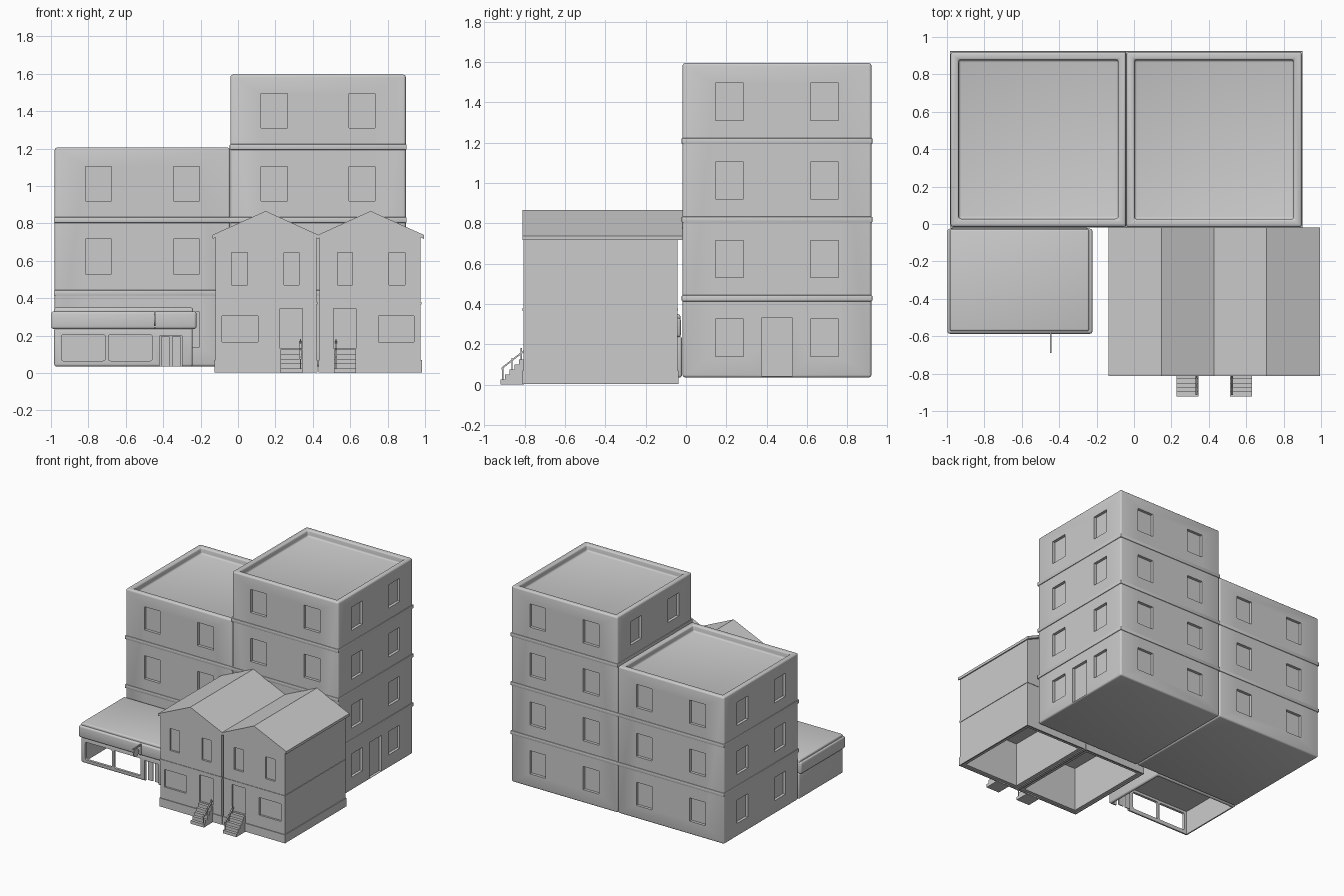
import bpy, bmesh, math
from mathutils import Vector, Matrix

old = bpy.data.objects.get("Cube")
if old:
    bpy.data.objects.remove(old, do_unlink=True)

grey = bpy.data.materials.new("light_grey")
grey.use_nodes = True
grey.diffuse_color = (0.6, 0.6, 0.6, 1)
grey.node_tree.nodes["Principled BSDF"].inputs["Base Color"].default_value = (0.6, 0.6, 0.6, 1)


def finish(name, bm):
    bmesh.ops.recalc_face_normals(bm, faces=bm.faces)
    mesh = bpy.data.meshes.new(name)
    bm.to_mesh(mesh)
    bm.free()
    mesh.materials.append(grey)
    obj = bpy.data.objects.new(name, mesh)
    bpy.context.collection.objects.link(obj)
    return obj


def add_box(bm, x, y, z):
    size = Vector((x[1] - x[0], y[1] - y[0], z[1] - z[0]))
    mid = Vector((sum(x), sum(y), sum(z))) / 2
    bmesh.ops.create_cube(bm, size=1, matrix=Matrix.Translation(mid) @ Matrix.Diagonal((*size, 1)))


def boxes(name, *specs):
    bm = bmesh.new()
    for spec in specs:
        add_box(bm, *spec)
    return finish(name, bm)


def prism(name, profile, axis, lo, hi):
    """Extrude a 2D profile (other axis, z) along x or y."""
    bm = bmesh.new()
    pts = [(lo, a, z) if axis == "x" else (a, lo, z) for a, z in profile]
    face = bm.faces.new([bm.verts.new(p) for p in pts])
    new = bmesh.ops.extrude_face_region(bm, geom=[face])["geom"]
    shift = (hi - lo, 0, 0) if axis == "x" else (0, hi - lo, 0)
    bmesh.ops.translate(bm, vec=shift, verts=[v for v in new if isinstance(v, bmesh.types.BMVert)])
    return finish(name, bm)


def apply(obj, mod):
    bpy.context.view_layer.objects.active = obj
    bpy.ops.object.modifier_apply(modifier=mod.name)


def cut(obj, cutter):
    mod = obj.modifiers.new("cut", "BOOLEAN")
    mod.operation, mod.solver, mod.object = "DIFFERENCE", "EXACT", cutter
    apply(obj, mod)
    bpy.data.objects.remove(cutter, do_unlink=True)


def bevel(obj, width, segments=3):
    mod = obj.modifiers.new("bevel", "BEVEL")
    mod.width, mod.segments = width, segments
    apply(obj, mod)


def smooth(obj):
    bpy.ops.object.select_all(action="DESELECT")
    obj.select_set(True)
    bpy.context.view_layer.objects.active = obj
    bpy.ops.object.shade_smooth_by_angle(angle=math.radians(35))


STOREY, GROUND, DEEP = 0.39, 0.035, 0.022


def tower(name, x, y, storeys, door=False):
    top = GROUND + STOREY * storeys
    body = boxes(name, (x, y, (GROUND, top)))
    rim = 0.043
    cut(body, boxes("roof_cutter", ((x[0] + rim, x[1] - rim), (y[0] + rim, y[1] - rim), (top - 0.05, top + 1))))
    bevel(body, 0.013)
    # two windows per storey on each side
    holes = []
    cx, cy = sum(x) / 2, sum(y) / 2
    for i in range(storeys):
        z = (GROUND + STOREY * i + 0.105, GROUND + STOREY * i + 0.29)
        for s in (-0.235, 0.235):
            for wall in y:
                holes.append(((cx + s - 0.07, cx + s + 0.07), (wall - DEEP, wall + DEEP), z))
            for wall in x:
                holes.append(((wall - DEEP, wall + DEEP), (cy + s - 0.07, cy + s + 0.07), z))
    if door:
        holes.append(((x[1] - DEEP, x[1] + DEEP), (cy - 0.078, cy + 0.078), (GROUND + 0.008, 0.33)))
    cut(body, boxes("window_cutter", *holes))
    smooth(body)
    # thin ledges between storeys
    p = 0.005
    for i in range(1, storeys):
        z = GROUND + STOREY * i
        ledge = boxes(f"{name}_ledge", ((x[0] - p, x[1] + p), (y[0] - p, y[1] + p), (z - 0.012, z + 0.018)))
        bevel(ledge, 0.005, 2)
        smooth(ledge)


tower("short_tower", (-0.98, -0.042), (-0.015, 0.92), 3)
tower("tall_tower", (-0.04, 0.897), (-0.017, 0.92), 4, door=True)

# shop: hollow body, open below, with display windows and a doorway
front = -0.575
shop = boxes("shop_body", ((-0.983, -0.243), (front, -0.02), (GROUND, 0.24)))
bevel(shop, 0.012)
cut(shop, boxes("shop_cavity", ((-0.965, -0.262), (front + 0.02, -0.04), (-0.1, 0.225))))
display = boxes("display_cutter", *[((a, a + 0.235), (front - 0.05, front + 0.05), (0.065, 0.205))
                                    for a in (-0.945, -0.693)])
bevel(display, 0.012)
cut(shop, display)
cut(shop, boxes("doorway_cutter", ((-0.42, -0.3), (front - 0.05, front + 0.05), (0.0, 0.198))))
smooth(shop)
for a in (-0.412, -0.352):
    leaf = boxes("shop_door_leaf", ((a, a + 0.045), (front + 0.03, front + 0.037), (GROUND, 0.195)))
canopy = boxes("shop_canopy", ((-0.998, -0.222), (-0.587, -0.025), (0.235, 0.33)))
bevel(canopy, 0.014)
smooth(canopy)
roof = boxes("shop_roof", ((-0.985, -0.24), (-0.572, -0.028), (0.31, 0.349)))
bevel(roof, 0.01)
smooth(roof)

# hanging shop sign
boxes("sign_bracket", ((-0.449, -0.441), (-0.69, -0.58), (0.318, 0.328)),
      ((-0.449, -0.441), (-0.594, -0.584), (0.24, 0.33)))
bm = bmesh.new()
bmesh.ops.create_cone(bm, cap_ends=True, segments=20, radius1=0.033, radius2=0.033, depth=0.006,
                      matrix=Matrix.Translation((-0.445, -0.65, 0.283)) @ Matrix.Rotation(math.pi / 2, 4, "Y"))
finish("sign_disc", bm)

# a pair of mirrored gabled houses
MIRROR = 0.4285
Y0, Y1 = -0.806, -0.043


def house(side, flip):
    def mx(a, b):
        return (2 * MIRROR - b, 2 * MIRROR - a) if flip else (a, b)

    def px(profile):
        return [(2 * MIRROR - a, z) if flip else (a, z) for a, z in profile]

    left, right, ridge = -0.12, 0.42, 0.148
    base, eave, apex = 0.01, 0.725, 0.85
    walls = prism(f"{side}_house_walls", px([(left, base), (right, base), (right, eave), (ridge, apex), (left, eave)]),
                  "y", Y0, Y1)
    # hollow ground floor open from below
    cut(walls, boxes("room_cutter", (mx(left + 0.03, right - 0.03), (Y0 + 0.03, Y1 - 0.03), (-0.1, 0.36))))
    openings = [((-0.035, 0.05), (0.47, 0.645)), ((0.245, 0.326), (0.47, 0.645)),
                ((-0.085, 0.106), (0.165, 0.305)), ((0.225, 0.346), (0.13, 0.345))]
    cut(walls, boxes("opening_cutter", *[(mx(*x), (Y0 - 0.015, Y0 + 0.015), z) for x, z in openings]))
    # plinth and floor trims, as four thin strips
    for part, z0, z1, p in (("plinth", 0.003, 0.07, 0.006), ("floor_trim", 0.365, 0.38, 0.004)):
        boxes(f"{side}_house_{part}",
              (mx(left - p, right + p), (Y0 - p, Y0 + 0.004), (z0, z1)),
              (mx(left - p, right + p), (Y1 - 0.004, Y1 + p), (z0, z1)),
              (mx(left - p, left + 0.004), (Y0, Y1), (z0, z1)),
              (mx(right - 0.004, right + p), (Y0, Y1), (z0, z1)))
    # roof slab folded over the ridge
    prism(f"{side}_house_roof", px([(-0.137, 0.717), (-0.137, 0.738), (ridge, 0.866), (0.43, 0.738),
                                    (0.43, 0.717), (ridge, 0.845)]), "y", Y0 - 0.006, -0.018)
    # front steps
    run, rise, n = 0.023, 0.025, 5
    start = Y0 - n * run
    profile = [(Y0 + 0.003, 0.0), (start, 0.0)]
    for i in range(n):
        y = start + i * run
        profile += [(y, (i + 1) * rise), (y + run, (i + 1) * rise)]
    profile[-1] = (Y0 + 0.003, n * rise)
    prism(f"{side}_steps", profile, "x", *mx(0.227, 0.344))
    # handrail on slim posts
    posts = []
    for i in (0, 2, 4):
        y = start + (i + 0.5) * run
        posts.append((mx(0.331, 0.337), (y - 0.003, y + 0.003), (i * rise, i * rise + 0.082)))
    boxes(f"{side}_rail_posts", *posts)
    a, b = start + 0.006, Y0
    prism(f"{side}_handrail", [(a, 0.075), (b, 0.16), (b, 0.17), (a, 0.085)], "x", *mx(0.329, 0.339))


house("right", False)
house("left", True)
